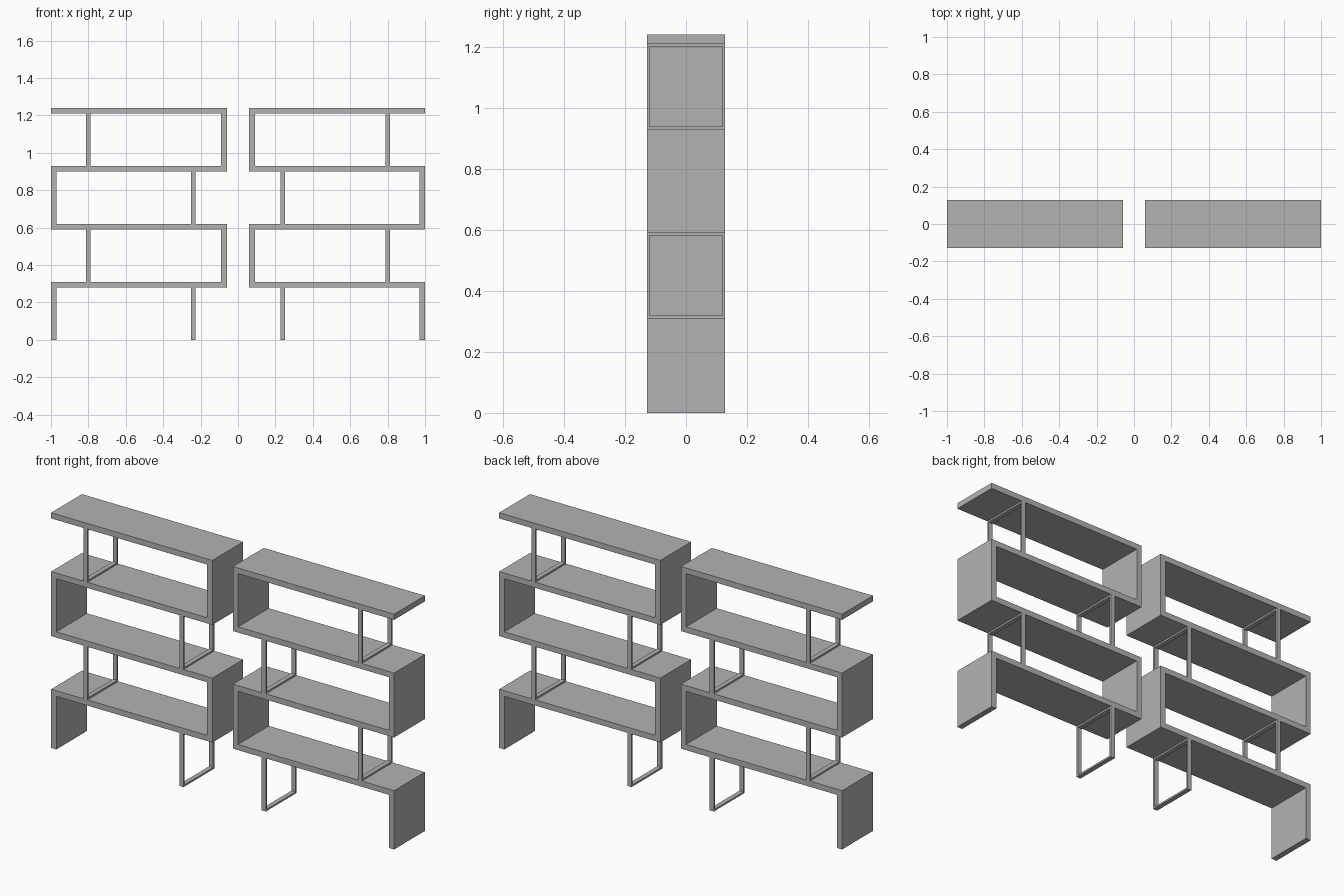
import bpy
import bmesh

cube = bpy.data.objects.get("Cube")
if cube:
    bpy.data.objects.remove(cube, do_unlink=True)

DEPTH = 0.256       # front to back
BOARD = 0.03        # board thickness
GAP = 0.28          # clear height of one tier
INNER, OUTER = 0.06, 1.0
BAR_WIDTH, BAR_THICK = 0.024, 0.009

grey = bpy.data.materials.new("plain grey")
grey.use_nodes = True
colour = (0.45, 0.45, 0.45, 1)
grey.diffuse_color = colour
grey.node_tree.nodes["Principled BSDF"].inputs["Base Color"].default_value = colour


def finish(name, bm):
    mesh = bpy.data.meshes.new(name)
    bm.to_mesh(mesh)
    bm.free()
    mesh.materials.append(grey)
    bpy.context.collection.objects.link(bpy.data.objects.new(name, mesh))


def add_box(bm, low, high):
    verts = bmesh.ops.create_cube(bm, size=1)["verts"]
    for v in verts:
        v.co = [(a + b) / 2 + c * (b - a) for a, b, c in zip(low, high, v.co)]


def board(name, x0, x1, z0, z1):
    bm = bmesh.new()
    add_box(bm, (x0, -DEPTH / 2, z0), (x1, DEPTH / 2, z1))
    finish(name, bm)


# Closed rectangular loop of flat bar, open from left to right
def loop_support(name, x, z0, z1):
    x0, x1 = x - BAR_WIDTH / 2, x + BAR_WIDTH / 2
    half, t = DEPTH / 2, BAR_THICK
    outer = [(-half, z0), (half, z0), (half, z1), (-half, z1)]
    inner = [(-half + t, z0 + t), (half - t, z0 + t),
             (half - t, z1 - t), (-half + t, z1 - t)]
    bm = bmesh.new()
    rings = [[bm.verts.new((px, y, z)) for y, z in ring]
             for px, ring in ((x0, outer), (x1, outer), (x1, inner), (x0, inner))]
    for a, b in zip(rings, rings[1:] + rings[:1]):
        for i in range(4):
            j = (i + 1) % 4
            bm.faces.new((a[i], a[j], b[j], b[i]))
    bmesh.ops.recalc_face_normals(bm, faces=bm.faces)
    finish(name, bm)


# Two mirrored units; upright boards alternate between outer and inner ends
for side, sign in (("left", 1), ("right", -1)):
    for tier in range(4):
        z0 = tier * (GAP + BOARD)
        z1 = z0 + GAP
        if tier % 2 == 0:
            end, loop_x = (OUTER - BOARD, OUTER), 0.24
        else:
            end, loop_x = (INNER, INNER + BOARD), 0.80
        label = f"{side}_{tier + 1}"
        board(f"shelf_{label}", *sorted((sign * INNER, sign * OUTER)), z1, z1 + BOARD)
        board(f"upright_{label}", *sorted((sign * end[0], sign * end[1])), z0, z1)
        loop_support(f"loop_support_{label}", sign * loop_x, z0, z1)
